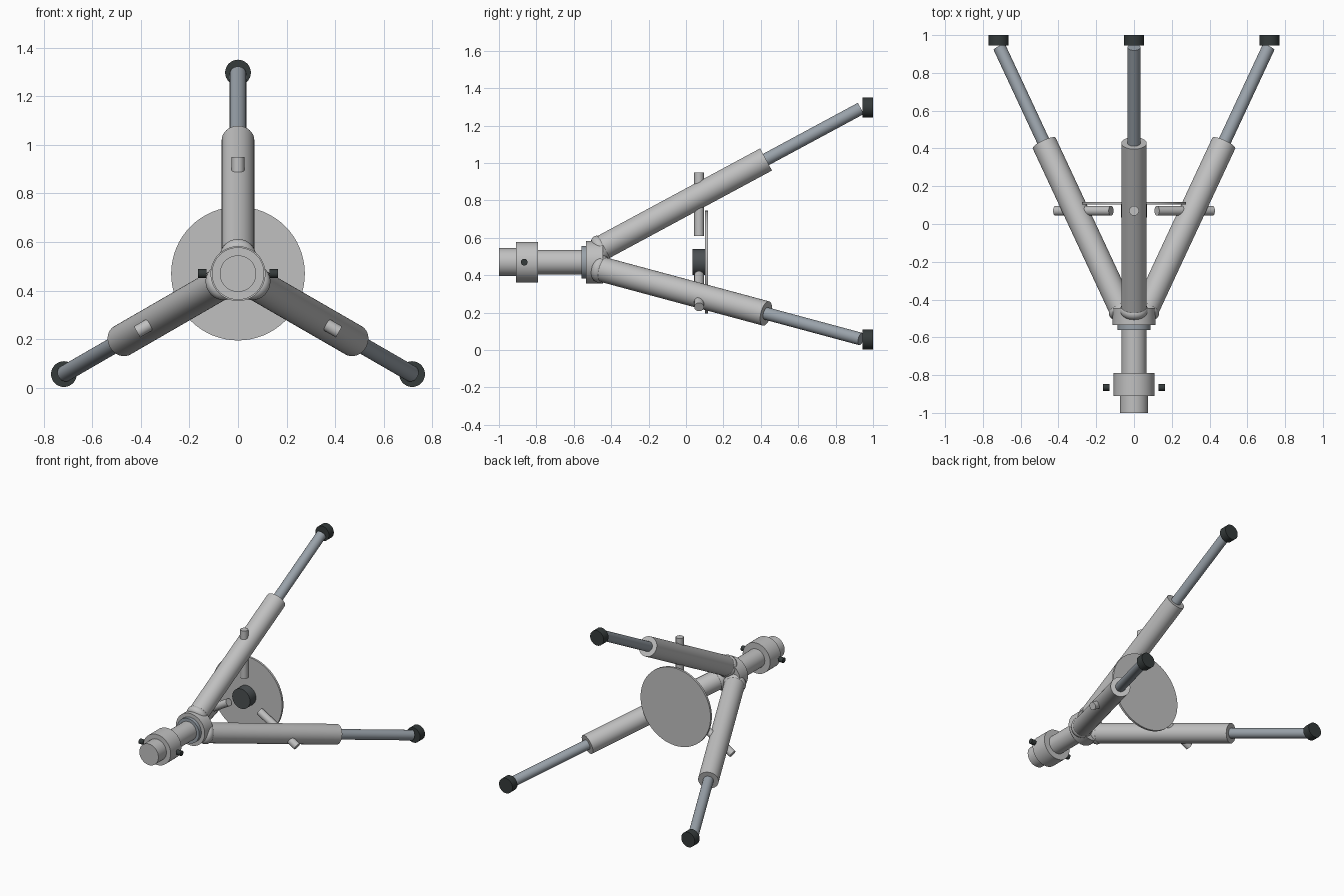
import bpy
import math
from mathutils import Vector

cube = bpy.data.objects.get("Cube")
if cube:
    bpy.data.objects.remove(cube, do_unlink=True)

AXIS_Z = 0.47  # height of the central axis, which runs along y


def material(name, color):
    m = bpy.data.materials.new(name)
    m.use_nodes = True
    m.diffuse_color = (*color, 1)
    m.node_tree.nodes["Principled BSDF"].inputs["Base Color"].default_value = (*color, 1)
    return m


silver = material("light silver", (0.53, 0.53, 0.53))
steel = material("blue steel", (0.32, 0.36, 0.40))
rubber = material("dark rubber", (0.035, 0.043, 0.043))
graphite = material("graphite", (0.07, 0.08, 0.085))


def finish(name, mat):
    ob = bpy.context.object
    ob.name = name
    ob.data.materials.append(mat)
    bpy.ops.object.shade_smooth_by_angle(angle=math.radians(35))
    return ob


def rod(name, start, end, radius, mat, sides=40):
    a, b = Vector(start), Vector(end)
    bpy.ops.mesh.primitive_cylinder_add(
        vertices=sides, radius=radius, depth=(b - a).length, location=(a + b) / 2,
        rotation=(b - a).to_track_quat("Z", "Y").to_euler())
    return finish(name, mat)


def axial(name, y0, y1, radius, mat, sides=48):
    return rod(name, (0, y0, AXIS_Z), (0, y1, AXIS_Z), radius, mat, sides)


# Central column
axial("top_plug", -1.0, -0.90, 0.075, silver)
axial("collar", -0.91, -0.79, 0.108, silver)
axial("column", -0.80, -0.54, 0.066, silver)
axial("washer", -0.56, -0.53, 0.087, steel)
axial("hub", -0.535, -0.445, 0.113, silver)

# Clamp knobs beside the collar
for side, sx in (("left", 1), ("right", -1)):
    rod(side + "_knob", (sx * 0.129, -0.865, AXIS_Z), (sx * 0.164, -0.865, AXIS_Z),
        0.018, rubber, 20)

# Spreader plate with its centre boss
axial("spreader_plate", 0.102, 0.117, 0.275, silver, 64)
axial("spreader_boss", 0.035, 0.104, 0.07, graphite)

# Three telescopic legs around the axis
for leg, degrees in (("upper", 90), ("right", 210), ("left", 330)):
    t = math.radians(degrees)

    def at(y, r):
        return Vector((r * math.cos(t), y, AXIS_Z + r * math.sin(t)))

    base, joint, tip = at(-0.456, 0.073), at(0.428, 0.549), at(0.935, 0.822)
    rod(leg + "_leg_tube", base, joint, 0.067, silver)
    rod(leg + "_leg_extension", joint - (tip - joint) * 0.2, tip, 0.034, steel, 32)
    axis = (joint - base).to_track_quat("Z", "Y").to_euler()
    bpy.ops.mesh.primitive_torus_add(
        major_radius=0.042, minor_radius=0.032, major_segments=40, minor_segments=16,
        location=base, rotation=axis)
    finish(leg + "_leg_hinge", silver)
    rod(leg + "_foot", at(0.945, 0.827), at(1.0, 0.827), 0.053, rubber, 32)
    rod(leg + "_spreader_arm", at(0.07, 0.14), at(0.07, 0.48), 0.026, silver, 24)
